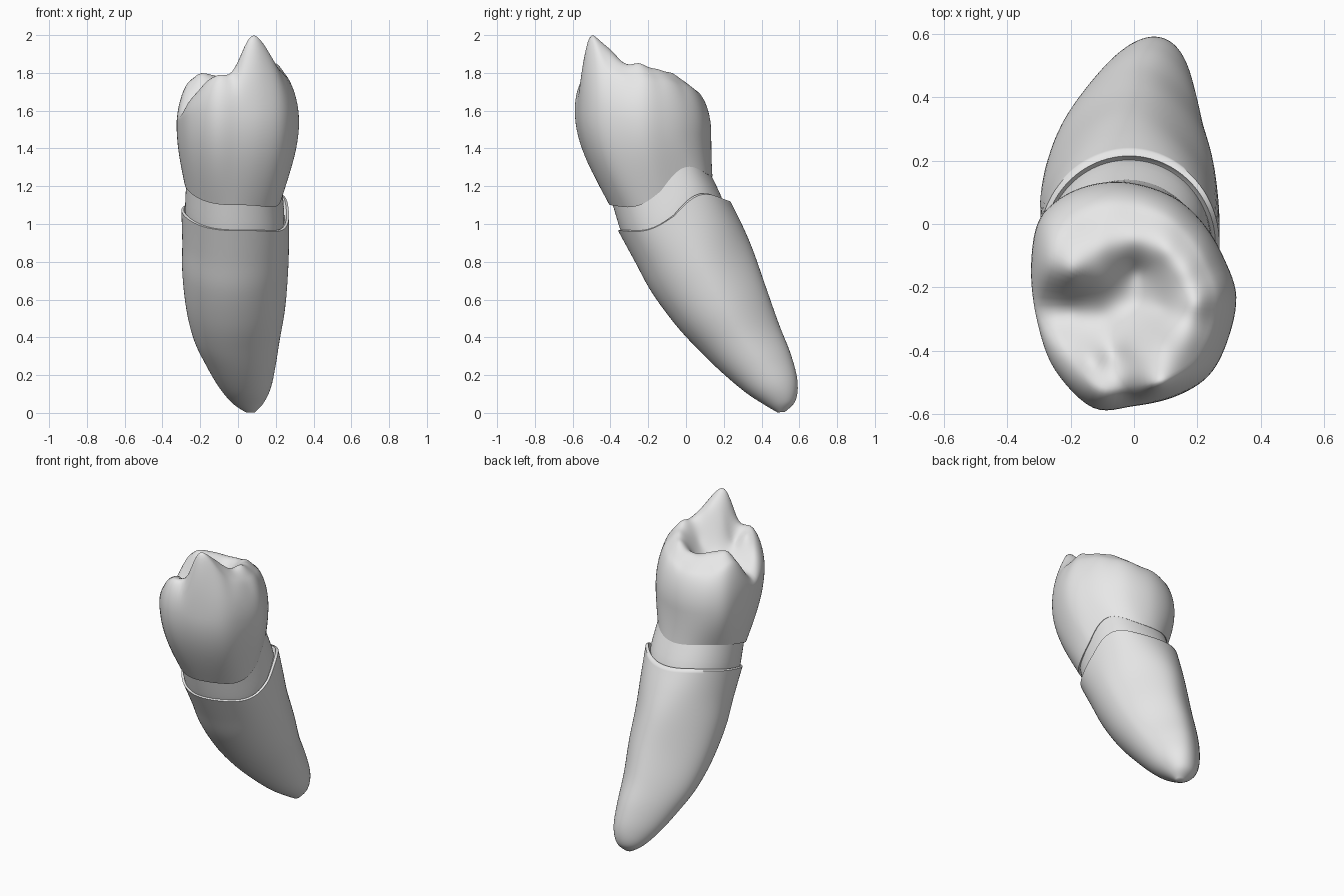
import bpy, bmesh, math
from mathutils import Vector

if "Cube" in bpy.data.objects:
    bpy.data.objects.remove(bpy.data.objects["Cube"])

N = 96  # points around every ring

mat = bpy.data.materials.new("pale_grey")
mat.diffuse_color = (0.8, 0.8, 0.8, 1)
mat.use_nodes = True
mat.node_tree.nodes["Principled BSDF"].inputs["Base Color"].default_value = mat.diffuse_color


def catmull(p0, p1, p2, p3, t):
    return tuple(0.5 * (2 * b + (c - a) * t + (2 * a - 5 * b + 4 * c - d) * t * t
                 + (3 * b - a - 3 * c + d) * t ** 3) for a, b, c, d in zip(p0, p1, p2, p3))


def smooth_keys(keys, steps):
    out, n = [], len(keys)
    for i in range(n - 1):
        p = [keys[max(0, min(n - 1, i + k))] for k in (-1, 0, 1, 2)]
        out += [catmull(*p, j / steps) for j in range(steps)]
    return out + [keys[-1]]


def section(yf, zf, yb, zb, xl, xr, bend, taper=0.0, skew=0.0):
    """Tilted round ring from a front to a back point. Bend waves its height,
    taper narrows the back and skew moves the back sideways."""
    ring = []
    for i in range(N):
        a = 2 * math.pi * i / N
        s, c = math.sin(a), -math.cos(a)
        w = 1 - taper * max(0, c) ** 1.5
        wave = math.sin(math.pi * c) * (.5 + .5 * s) * (1.6 if c > 0 else .8) + .6 * max(0, -s) ** 2
        ring.append(Vector(((xl + xr) / 2 + s * w * (xr - xl) / 2 + skew * max(0, c) ** 1.5,
                            (yf + yb) / 2 + c * (yb - yf) / 2,
                            (zf + zb) / 2 + c * (zb - zf) / 2 + bend * wave)))
    return ring


def loft(name, rings, angle=40):
    bm = bmesh.new()
    vr = [[bm.verts.new(p) for p in r] for r in rings]
    for a, b in zip(vr, vr[1:]):
        for i in range(N):
            j = (i + 1) % N
            bm.faces.new((a[i], a[j], b[j], b[i]))
    for r in (vr[0], vr[-1]):
        mid = bm.verts.new(sum((v.co for v in r), Vector()) / N)
        for i in range(N):
            bm.faces.new((r[i], r[(i + 1) % N], mid))
    bmesh.ops.recalc_face_normals(bm, faces=bm.faces)
    me = bpy.data.meshes.new(name)
    bm.to_mesh(me)
    bm.free()
    ob = bpy.data.objects.new(name, me)
    bpy.context.collection.objects.link(ob)
    me.materials.append(mat)
    bpy.ops.object.select_all(action='DESELECT')
    ob.select_set(True)
    bpy.context.view_layer.objects.active = ob
    bpy.ops.object.shade_smooth_by_angle(angle=math.radians(angle))
    return ob


# Root: front point, back point, left, right, bend, taper, skew
root_keys = [
    (-.36, .965, .235, 1.12, -.30, .27, .05, 0, 0),
    (-.27, .80, .295, 1.0, -.295, .27, .02, .12, 0),
    (-.18, .636, .355, .86, -.295, .265, 0, .25, .01),
    (-.05, .46, .425, .66, -.275, .25, 0, .3, .03),
    (.08, .32, .492, .47, -.235, .222, 0, .3, .03),
    (.20, .205, .555, .31, -.17, .20, 0, .25, .03),
    (.32, .105, .59, .17, -.10, .175, 0, .15, .025),
    (.42, .04, .58, .065, -.03, .135, 0, 0, .01),
    (.485, .002, .525, .006, .04, .09, 0, 0, 0)]
# thin lip turning into the hollow top of the root
lip = [section(-.33, .93, .19, 1.08, -.275, .245, .05),
       section(-.345, .97, .215, 1.125, -.287, .257, .05)]
loft("root", lip + [section(*k) for k in smooth_keys(root_keys, 6)], 60)

# Neck band standing inside the root lip
neck_keys = [(-.31, .88, .22, 1.02, -.27, .24, .05),
             (-.345, .96, .195, 1.125, -.28, .245, .05),
             (-.39, 1.11, .13, 1.265, -.274, .23, .06)]
loft("neck_band", [section(*k) for k in smooth_keys(neck_keys, 4)])

# Crown: widest outline seen from above, starting at the front and going right
outline = [(0, -.575), (.13, -.545), (.235, -.48), (.295, -.37), (.323, -.23), (.285, -.11),
           (.22, 0), (.125, .085), (-.01, .13), (-.13, .125), (-.235, .08), (-.305, 0),
           (-.325, -.15), (-.305, -.31), (-.25, -.46), (-.13, -.58)]
wide = []
for i in range(16):
    p = [outline[(i + k) % 16] for k in (-1, 0, 1, 2)]
    wide += [catmull(*p, j / (N // 16)) for j in range(N // 16)]

# Heights of the chewing surface: cusps, ridges, grooves and rim
heights = [
    (.085, -.51, 2.0), (.06, -.57, 1.92), (.145, -.48, 1.94), (.04, -.50, 1.95),      # main cusp
    (.085, -.455, 1.97), (.09, -.38, 1.90), (0, -.47, 1.86), (0, -.40, 1.82),
    (.17, -.53, 1.88), (.24, -.42, 1.79), (.28, -.28, 1.75), (.17, -.37, 1.87),
    (.20, -.25, 1.85), (.25, -.14, 1.75), (.16, -.15, 1.82), (.10, -.08, 1.80),      # right cusp
    (0, -.05, 1.77), (-.10, -.07, 1.78), (-.20, -.15, 1.79), (-.28, -.14, 1.73),     # back rim
    (0, .06, 1.70), (-.18, .03, 1.70), (.17, -.01, 1.72),
    (.01, -.15, 1.68), (.01, -.25, 1.67), (.09, -.27, 1.75), (-.10, -.17, 1.74),     # basin
    (-.10, -.29, 1.65), (-.20, -.27, 1.62), (-.29, -.27, 1.60),                       # left groove
    (-.01, -.55, 1.79), (-.06, -.42, 1.73), (-.085, -.36, 1.69),                      # front groove
    (-.09, -.53, 1.79), (-.13, -.43, 1.76), (-.22, -.46, 1.71), (-.26, -.37, 1.66)]  # front left cusp


def kernel(ax, ay, bx, by):
    return math.sqrt((ax - bx) ** 2 + (ay - by) ** 2 + .0009)


def solve(m):
    n = len(m)
    for c in range(n):
        p = max(range(c, n), key=lambda r: abs(m[r][c]))
        m[c], m[p] = m[p], m[c]
        for r in range(n):
            if r != c:
                f = m[r][c] / m[c][c]
                m[r] = [a - f * b for a, b in zip(m[r], m[c])]
    return [m[i][n] / m[i][i] for i in range(n)]


weights = solve([[kernel(a[0], a[1], b[0], b[1]) for b in heights] + [a[2] - 1.72]
                 for a in heights])


def height(x, y):
    return 1.72 + sum(w * kernel(x, y, h[0], h[1]) for w, h in zip(weights, heights))


base = section(-.405, 1.10, .14, 1.25, -.282, .236, .06)
inner = section(-.36, 1.12, .10, 1.26, -.24, .20, .06)
widest_z = [1.54 - .17 * (y + .23) for x, y in wide]
crown = [inner]
# flaring side wall
for k in range(15):
    f = k / 14
    u = math.sin(f * math.pi / 2)
    crown.append([Vector((b.x + (w[0] - b.x) * u, b.y + (w[1] - b.y) * u, b.z + (z - b.z) * f))
                  for b, w, z in zip(base, wide, widest_z)])
# rounded shoulder, then the cusps
cx, cy = 0, -.25
scales = [.8 + .2 * math.cos(math.pi / 2 * k / 12) for k in range(1, 13)]
scales += [.8 - .79 * k / 30 for k in range(1, 31)]
for s in scales:
    g = math.sqrt(max(0, 1 - ((s - .8) / .2) ** 2)) if s > .8 else 1
    ring = []
    for (wx, wy), z in zip(wide, widest_z):
        x, y = cx + (wx - cx) * s, cy + (wy - cy) * s
        ring.append(Vector((x, y, z + (height(x, y) - z) * g)))
    crown.append(ring)
loft("crown", crown, 50)
